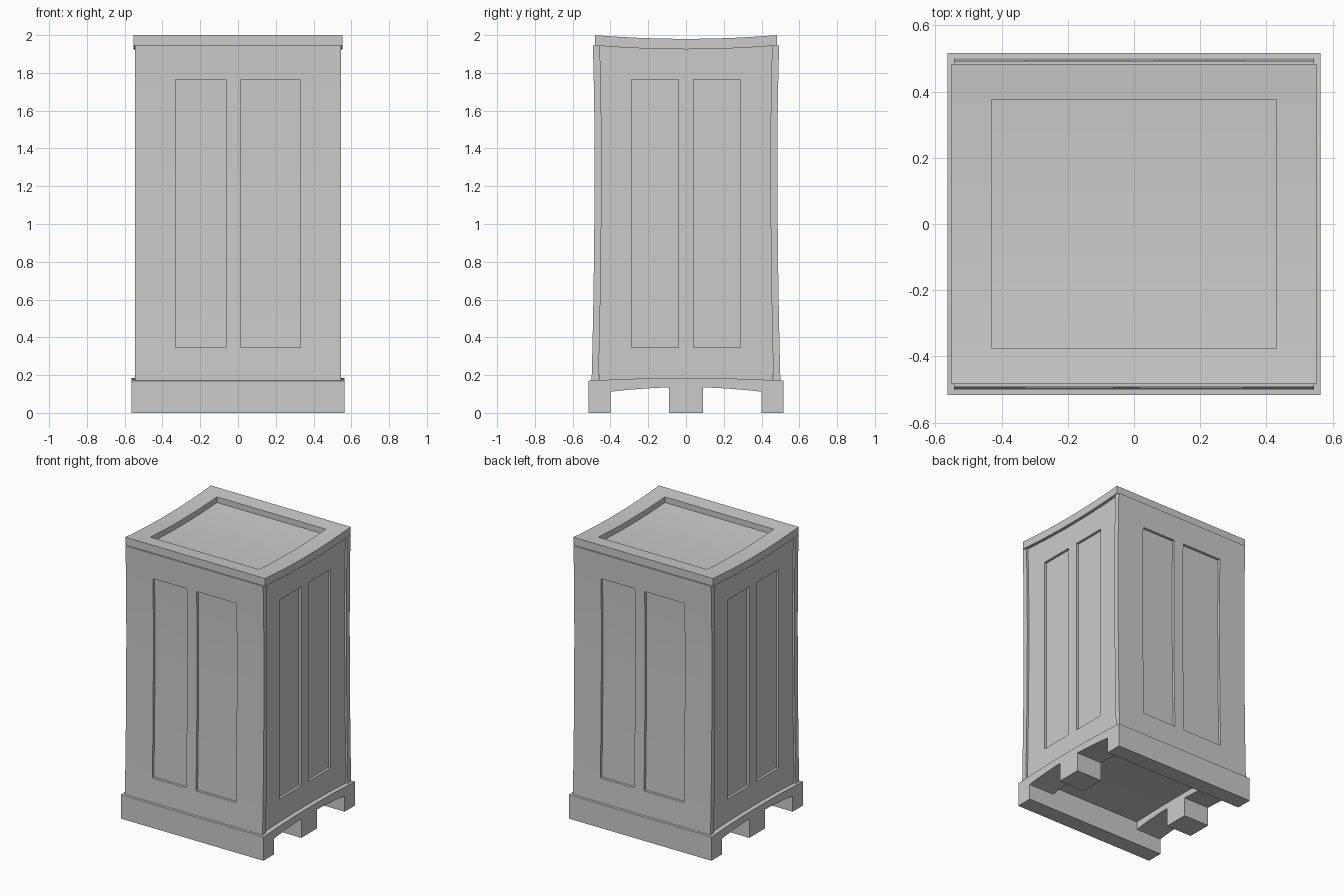
import bpy, bmesh, math

if "Cube" in bpy.data.objects:
    bpy.data.objects.remove(bpy.data.objects["Cube"])

N = 8  # segments along each sagging curve


def prism(name, profile, x0, x1):
    """Extrude a (y, z) outline along x."""
    bm = bmesh.new()
    face = bm.faces.new([bm.verts.new((x0, y, z)) for y, z in profile])
    ext = bmesh.ops.extrude_face_region(bm, geom=[face])["geom"]
    verts = [v for v in ext if isinstance(v, bmesh.types.BMVert)]
    bmesh.ops.translate(bm, verts=verts, vec=(x1 - x0, 0, 0))
    bmesh.ops.recalc_face_normals(bm, faces=bm.faces)
    me = bpy.data.meshes.new(name)
    bm.to_mesh(me)
    bm.free()
    ob = bpy.data.objects.new(name, me)
    bpy.context.collection.objects.link(ob)
    return ob


def box(name, x0, x1, y0, y1, z0, z1):
    return prism(name, [(y0, z0), (y1, z0), (y1, z1), (y0, z1)], x0, x1)


def arc(y0, y1, end, rise, half):
    """Points from y0 to y1 on a shallow arch: height end at +-half, end+rise at 0."""
    ys = [y0 + (y1 - y0) * i / N for i in range(N + 1)]
    return [(y, end + rise * (1 - (y / half) ** 2)) for y in ys]


def cut(ob, cutters):
    """Subtract the cutters, bake the result and delete them."""
    for c in cutters:
        m = ob.modifiers.new("cut", 'BOOLEAN')
        m.operation, m.solver, m.object = 'DIFFERENCE', 'EXACT', c
    dg = bpy.context.evaluated_depsgraph_get()
    me = bpy.data.meshes.new_from_object(ob.evaluated_get(dg))
    ob.modifiers.clear()
    ob.data = me
    for c in cutters:
        bpy.data.objects.remove(c)


# Base: notched skids at the sides, full-width rails front and back
outline = arc(-0.517, 0.517, 0.17, 0.015, 0.517)
outline += [(0.517, 0), (0.4, 0)] + arc(0.4, 0.09, 0.112, 0.024, 0.4)
outline += [(0.09, 0), (-0.09, 0)] + arc(-0.09, -0.4, 0.112, 0.024, 0.4)
outline += [(-0.4, 0), (-0.517, 0)]
base = prism("base", outline, -0.563, 0.563)
hollow = arc(-0.4, 0.4, 0.162, 0.014, 0.517) + [(0.4, -0.1), (-0.4, -0.1)]
cut(base, [prism("base_cutter", hollow, -0.36, 0.36)])

# Core body with two sunken panels on each side
body = prism("body", arc(-0.46, 0.46, 0.165, 0.015, 0.517)
             + arc(0.46, -0.46, 1.95, -0.02, 0.483), -0.53, 0.53)
cutters = []
for sx in (-1, 1):
    for sy in (-1, 1):
        xs = sorted((sx * 0.512, sx * 0.6))
        ys = sorted((sy * 0.04, sy * 0.288))
        cutters.append(box("side_cutter", *xs, *ys, 0.345, 1.765))
cut(body, cutters)

# Bowed front board with two sunken panels, turned round for the back
def bow(z):
    return -0.484 - (0.016 if z < 1.35 else 0.009) * (
        (z - 1.35) / (1.19 if z < 1.35 else 0.595)) ** 2


def bowed(name, z0, z1, d0, d1, x0, x1):
    zs = [z0 + (z1 - z0) * i / N for i in range(N + 1)]
    pts = [(bow(z) + d0, z) for z in zs] + [(bow(z) + d1, z) for z in reversed(zs)]
    return prism(name, pts, x0, x1)


front = bowed("front_board", 0.16, 1.945, 0, 0.037, -0.544, 0.544)
cut(front, [bowed("front_cutter", 0.345, 1.765, -0.1, 0.018, a, b)
            for a, b in ((-0.33, -0.063), (0.015, 0.33))])
back = front.copy()
back.name = "back_board"
back.rotation_euler.z = math.pi
bpy.context.collection.objects.link(back)

# Sagging lid with a sunken top
lid = prism("lid", arc(-0.483, 0.483, 1.945, -0.02, 0.483)
            + arc(0.483, -0.483, 2.0, -0.02, 0.483), -0.552, 0.552)
sunk = arc(-0.376, 0.376, 1.96, -0.02, 0.483) + [(0.376, 2.1), (-0.376, 2.1)]
cut(lid, [prism("lid_cutter", sunk, -0.43, 0.43)])
